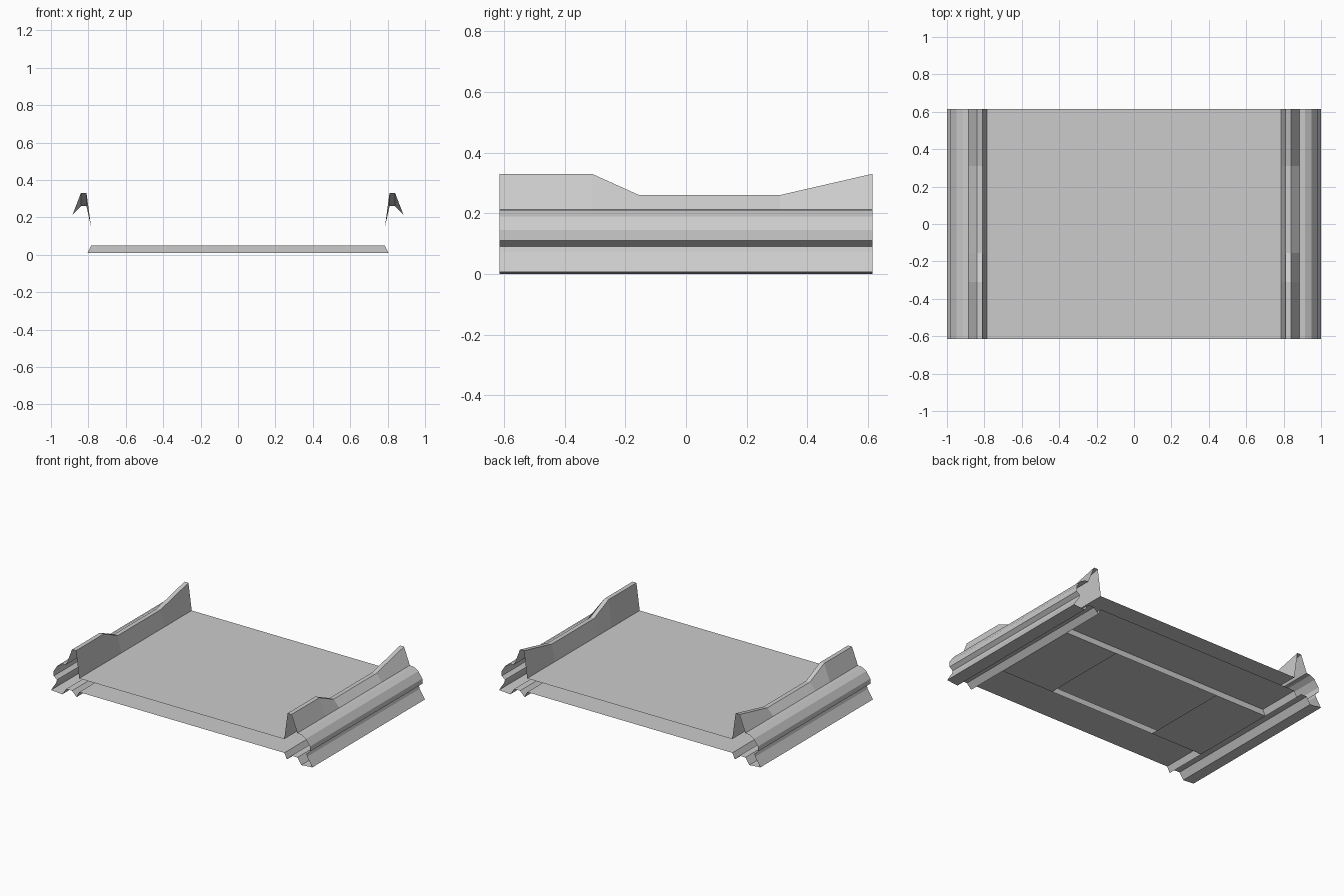
import bpy

if "Cube" in bpy.data.objects:
    bpy.data.objects.remove(bpy.data.objects["Cube"])

L = 0.615      # half length along y
T = 0.31       # half length of the lowered tray
HI, LO = 0.33, 0.26


def make(name, verts, faces, mirror=False):
    me = bpy.data.meshes.new(name)
    me.from_pydata(verts, [], faces)
    ob = bpy.data.objects.new(name, me)
    bpy.context.collection.objects.link(ob)
    if mirror:
        ob.modifiers.new("mirror", 'MIRROR')
        ob.modifiers["mirror"].use_mirror_merge = False
    return ob


def sheet(name, x0, x1, y0, y1, z, up=True, mirror=False):
    v = [(x0, y0, z), (x1, y0, z), (x1, y1, z), (x0, y1, z)]
    return make(name, v, [(0, 1, 2, 3) if up else (3, 2, 1, 0)], mirror)


def rail_profile(top):
    # inner wall, cap, outer slope, rounded bumper, flared skirt, underside runner
    return [(0.785, 0.145), (0.81, top), (0.84, top), (0.885, 0.213),
            (0.915, 0.21), (0.95, 0.19), (0.98, 0.145), (0.98, 0.11),
            (0.955, 0.09), (0.96, 0.07), (1.0, 0.007),
            (0.915, 0.0), (0.885, 0.045), (0.84, 0.045),
            (0.805, 0.01), (0.785, 0.05)]


# Side rails: open shells whose cap height changes along the length
stations = [(-L, HI), (-T, HI), (-0.155, LO), (T, LO), (L, HI)]
verts, faces = [], []
for y, top in stations:
    verts += [(x, y, z) for x, z in rail_profile(top)]
n = len(rail_profile(HI))
for s in range(len(stations) - 1):
    for i in range(n - 1):
        a = s * n + i
        faces.append((a, a + 1, a + n + 1, a + n))
make("side_rail", verts, faces, mirror=True)

# Deck surface
sheet("deck", -0.785, 0.785, -L, L, 0.145)

# Underside plates, front and back
sheet("front_under_plate", -0.785, 0.785, -L, -T, 0.05, up=False)
sheet("back_under_plate", -0.785, 0.785, T, L, 0.05, up=False)

# Lowered tray either side of the central opening
sheet("tray_floor", 0.405, 0.805, -T, T, 0.01, up=False, mirror=True)

# Step walls joining tray to plates
for name, y, order in (("front_step", -T, (0, 1, 2, 3)), ("back_step", T, (3, 2, 1, 0))):
    make(name, [(-0.805, y, 0.01), (0.805, y, 0.01),
                (0.785, y, 0.05), (-0.785, y, 0.05)], [order])
